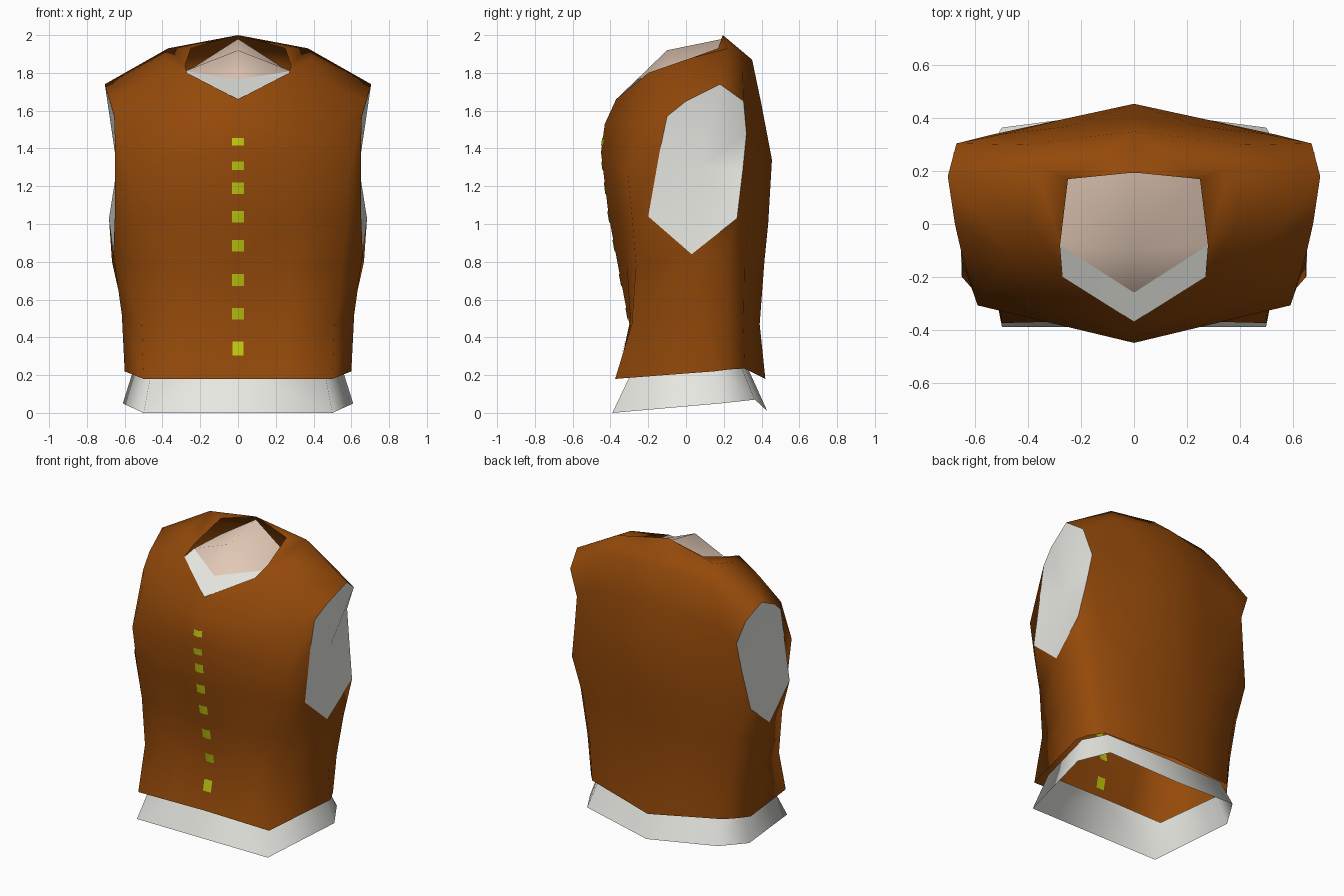
import bpy, bmesh, math
from mathutils import Vector
from mathutils.bvhtree import BVHTree

if "Cube" in bpy.data.objects:
    bpy.data.objects.remove(bpy.data.objects["Cube"])


def material(name, rgb):
    m = bpy.data.materials.new(name)
    m.diffuse_color = (*rgb, 1)
    m.use_nodes = True
    m.node_tree.nodes["Principled BSDF"].inputs["Base Color"].default_value = m.diffuse_color
    return m


BROWN = material("brown cloth", (0.295, 0.067, 0.003))
WHITE = material("white shirt", (0.79, 0.80, 0.75))
SKIN = material("skin", (0.76, 0.58, 0.47))
YELLOW = material("yellow button", (0.52, 0.58, 0.005))


def strip(bm, a, b):
    """Faces between two rows of equal length; repeated points make triangles."""
    for i in range(len(a) - 1):
        face(bm, [a[i], a[i + 1], b[i + 1], b[i]])


def face(bm, pts):
    unique = list(dict.fromkeys(tuple(p) for p in pts))
    if len(unique) > 2:
        bm.faces.new([bm.verts.new(p) for p in unique])


def finish(bm, name, mat, angle=100):
    """Weld, point the faces away from the body's middle, mirror and smooth."""
    bmesh.ops.remove_doubles(bm, verts=bm.verts, dist=0.0005)
    bmesh.ops.recalc_face_normals(bm, faces=bm.faces)
    out = sum(f.normal.dot(f.calc_center_median() - Vector((0, 0.05, 1))) * f.calc_area()
              for f in bm.faces)
    if out < 0:
        bmesh.ops.reverse_faces(bm, faces=bm.faces)
    me = bpy.data.meshes.new(name)
    bm.to_mesh(me)
    me.materials.append(mat)
    ob = bpy.data.objects.new(name, me)
    bpy.context.collection.objects.link(ob)
    bpy.ops.object.select_all(action='DESELECT')
    ob.select_set(True)
    bpy.context.view_layer.objects.active = ob
    bpy.ops.object.shade_smooth_by_angle(angle=math.radians(angle))
    mod = ob.modifiers.new("mirror", 'MIRROR')
    mod.merge_threshold = 0.001
    return ob


def widen(row):
    """Add a point halfway between the centre line and the corner."""
    mid = tuple((p + q) / 2 for p, q in zip(row[0], row[1]))
    return [row[0], mid, *row[1:]]


# Vest front, bottom to chest: centre line, corner, side seam or armhole edge
front = [
    [(0, -.362, .18), (.50, -.375, .18), (.60, .15, .22)],
    [(0, -.300, .47), (.51, -.287, .47), (.615, .10, .52)],
    [(0, -.360, .78), (.55, -.265, .78), (.66, .03, .84)],
    [(0, -.410, 1.05), (.577, -.285, 1.03), (.652, -.20, 1.04)],
    [(0, -.450, 1.38), (.592, -.308, 1.27), (.65, -.14, 1.38)],
    [(0, -.430, 1.53), (.555, -.245, 1.54), (.655, -.10, 1.57)],
]
# Vest back, bottom to shoulder blade: centre line, corner, flank, seam or armhole edge
d3, d4, d5, d6 = (.683, .27, 1.03), (.64, .30, 1.28), (.61, .32, 1.48), (.672, .305, 1.65)
back = [
    [(0, .42, .18), (.50, .31, .235), (.565, .23, .23), (.60, .15, .22)],
    [(0, .39, .47), (.52, .305, .48), (.60, .22, .50), (.615, .10, .52)],
    [(0, .415, .80), (.57, .31, .80), (.667, .20, .80), (.66, .03, .84)],
    [(0, .435, 1.00), (.56, .33, 1.03), d3, d3],
    [(0, .455, 1.34), (.53, .34, 1.30), d4, d4],
    [(0, .398, 1.64), (.50, .34, 1.58), d5, d5],
    [(0, .350, 1.87), (.42, .30, 1.82), d6, d6],
]
tip = (.705, .18, 1.74)
neck_v, neck_front, neck_side = (0, -.37, 1.66), (.27, -.20, 1.80), (.28, -.08, 1.84)
neck_back, nape, shoulder = (.25, .17, 1.93), (0, .195, 2.0), (.37, .22, 1.93)
chest = [neck_v, neck_front, (.47, -.12, 1.75), (.678, 0, 1.65)]

# Vest shell, open at the hem, neck and armholes
bm = bmesh.new()
front_rows = [widen(r) for r in front] + [chest]
top_row = widen([nape, shoulder, tip, tip])
back_rows = [widen(r) for r in back] + [top_row]
for rows in (front_rows, back_rows):
    for a, b in zip(rows, rows[1:]):
        strip(bm, a, b)
collar_row = [neck_side, (.40, .03, 1.88), tip]
strip(bm, chest[1:], collar_row)
strip(bm, collar_row, [neck_back, shoulder, tip])
face(bm, [neck_back, nape, top_row[1]])
face(bm, [neck_back, top_row[1], shoulder])
vest_tree = BVHTree.FromBMesh(bm)
finish(bm, "vest", BROWN)

# Shirt filling each armhole, slightly sunken
bm = bmesh.new()
rim = [r[2] for r in front[3:]] + [chest[3], tip, d6, d5, d4, d3, front[2][2]]
for a, b in zip(rim, rim[1:] + rim[:1]):
    face(bm, [a, b, (.64, .08, 1.30)])
finish(bm, "armhole_shirt", WHITE)

# Shirt hem flaring out below the vest
bm = bmesh.new()
strip(bm,
      [(0, -.285, .21), (.46, -.29, .21), (.55, .15, .24), (.46, .29, .25), (0, .335, .22)],
      [(0, -.39, .0), (.50, -.39, .0), (.61, .18, .05), (.50, .365, .07), (0, .43, .01)])
finish(bm, "shirt_hem", WHITE)

# Shirt collar in the V of the neck
throat, neck_edge = (0, -.26, 1.765), (.28, -.08, 1.81)
bm = bmesh.new()
face(bm, [neck_v, neck_front, neck_edge, throat])
finish(bm, "shirt_collar", WHITE)

# Neck, a tent-like ridge that closes the collar
ridge, ridge_back, neck_rear = (0, -.10, 1.92), (0, .195, 1.98), (.25, .17, 1.82)
bm = bmesh.new()
face(bm, [throat, neck_edge, ridge])
face(bm, [ridge, neck_edge, neck_rear])
face(bm, [ridge, neck_rear, ridge_back])
finish(bm, "neck", SKIN)

# Buttons: thin plates laid on the front ridge of the vest, showing on both sides
buttons = [(1.435, .04), (1.31, .045), (1.19, .06), (1.04, .06),
           (.885, .06), (.705, .065), (.525, .06), (.34, .075)]


def on_vest(x, z):
    hit = vest_tree.ray_cast(Vector((max(x, .001), -2, z)), Vector((0, 1, 0)))[0]
    return (x, hit.y, z)


bm = bmesh.new()
for z, h in buttons:
    rows = [[on_vest(0, z + h * t), on_vest(.03, z + h * t)] for t in (-.5, 0, .5)]
    strip(bm, rows[0], rows[1])
    strip(bm, rows[1], rows[2])
plates = finish(bm, "buttons", YELLOW)
solid = plates.modifiers.new("thickness", 'SOLIDIFY')
solid.thickness = 0.0095
solid.offset = 0
solid.use_rim = False
